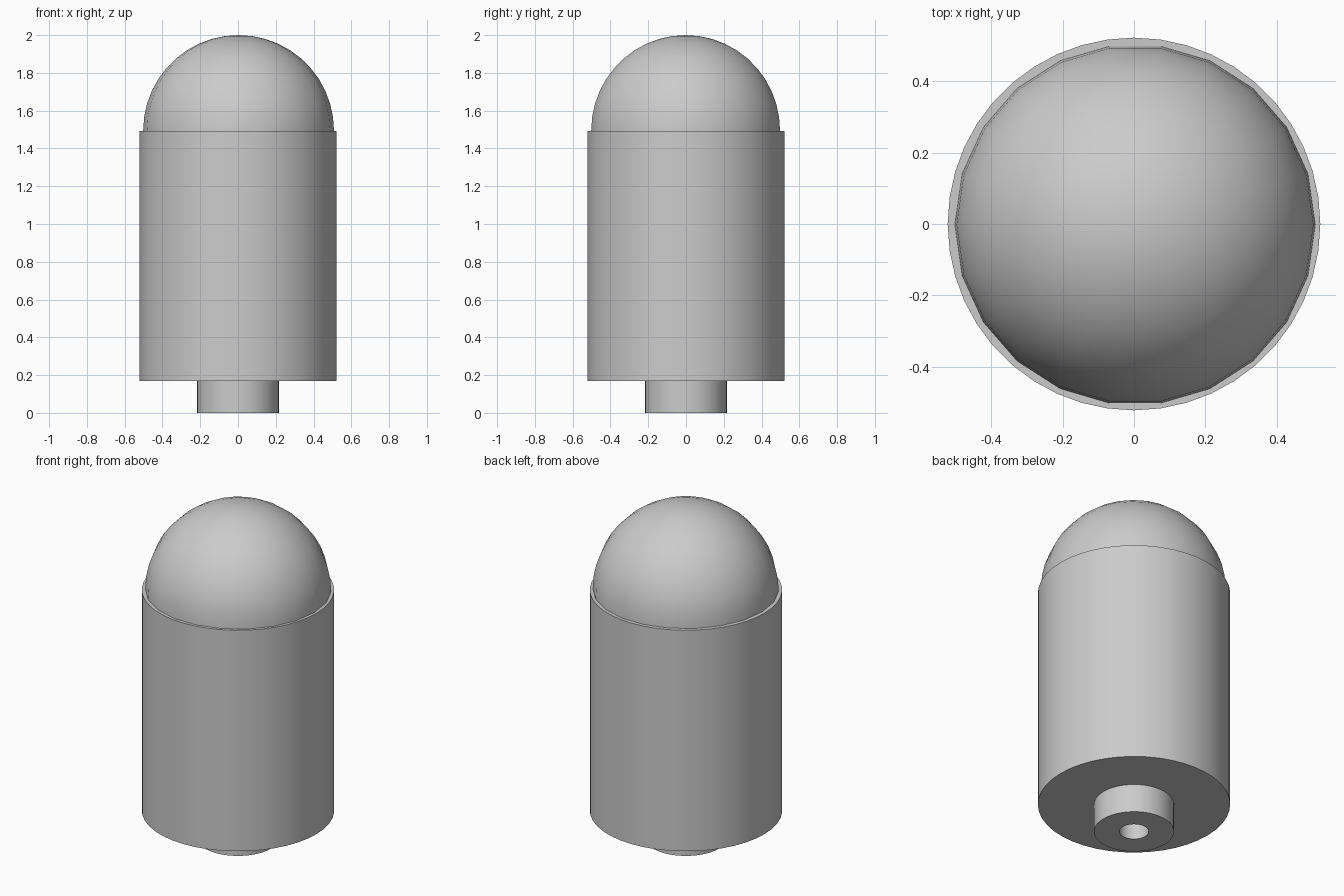
import bpy
import math

old = bpy.data.objects.get("Cube")
if old:
    bpy.data.objects.remove(old, do_unlink=True)

grey = bpy.data.materials.new("plain grey")
grey.use_nodes = True
colour = (0.6, 0.6, 0.6, 1)
grey.diffuse_color = colour
grey.node_tree.nodes["Principled BSDF"].inputs["Base Color"].default_value = colour


def lathe(name, profile, sides, offset=(0, 0, 0)):
    """Revolve (radius, height) points, listed from bottom to top, around z."""
    verts, rings, faces = [], [], []
    for r, z in profile:
        count = sides if r > 0 else 1
        rings.append([len(verts) + i for i in range(count)])
        for i in range(count):
            a = math.tau * i / sides
            verts.append((r * math.cos(a), r * math.sin(a), z))
    for low, high in zip(rings, rings[1:]):
        for i in range(sides):
            j = (i + 1) % sides
            corners = [low[i % len(low)], low[j % len(low)],
                       high[j % len(high)], high[i % len(high)]]
            faces.append(list(dict.fromkeys(corners)))
    mesh = bpy.data.meshes.new(name)
    mesh.from_pydata(verts, [], faces)
    mesh.materials.append(grey)
    obj = bpy.data.objects.new(name, mesh)
    obj.location = offset
    bpy.context.collection.objects.link(obj)
    bpy.ops.object.select_all(action="DESELECT")
    obj.select_set(True)
    bpy.context.view_layer.objects.active = obj
    bpy.ops.object.shade_smooth_by_angle(angle=math.radians(30))
    return obj


base_z, rim_z = 0.17, 1.493
body_r, stem_r, bore_r, dome_r = 0.522, 0.217, 0.08, 0.505

# Main barrel, closed at both ends
lathe("body", [(0, base_z), (body_r, base_z), (body_r, rim_z), (0, rim_z)], 44)

# Hollow stem under the barrel, with a bore running up to the barrel floor
lathe("stem", [(0, base_z - 0.002), (bore_r, base_z - 0.002), (bore_r, 0),
               (stem_r, 0), (stem_r, base_z)], 44)

# Rounded cap sitting just inside the rim
steps = 11
arc = [(dome_r * math.cos(k * math.pi / 2 / steps),
        2 - dome_r + dome_r * math.sin(k * math.pi / 2 / steps))
       for k in range(steps)]
lathe("dome", [(dome_r, rim_z - 0.02)] + arc + [(0, 2)], 22, (0.003, -0.002, 0))
